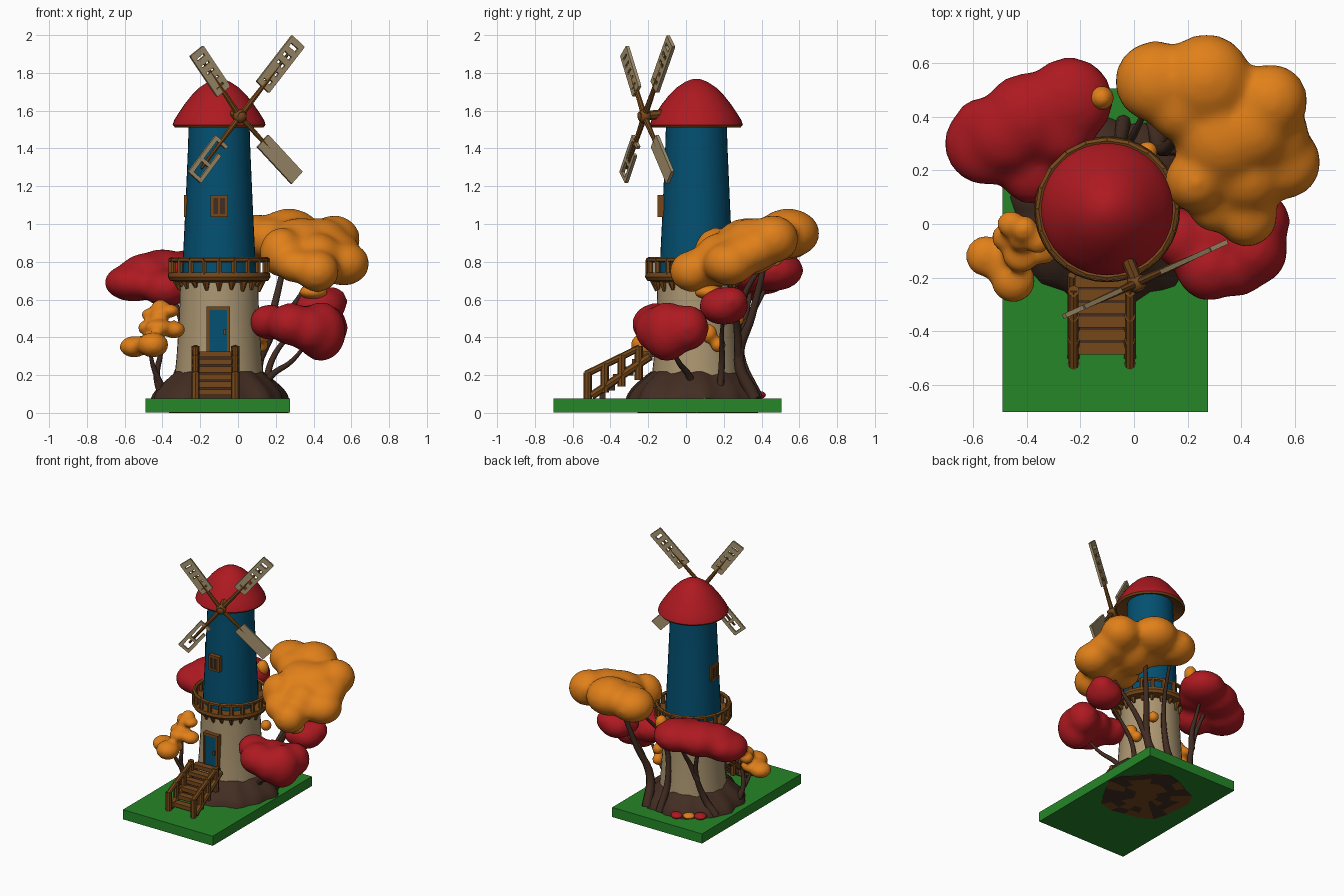
import bpy, bmesh, math, random
from mathutils import Vector, Matrix

random.seed(4)
if "Cube" in bpy.data.objects:
    bpy.data.objects.remove(bpy.data.objects["Cube"])


def material(name, r, g, b):
    m = bpy.data.materials.new(name)
    m.use_nodes = True
    m.diffuse_color = (r, g, b, 1)
    m.node_tree.nodes["Principled BSDF"].inputs["Base Color"].default_value = (r, g, b, 1)
    return m


RED = material("red", .42, .01, .015)
ORANGE = material("orange", .75, .215, .01)
GREEN = material("grass green", .018, .24, .02)
BLUE = material("deep blue", .001, .08, .165)
STONE = material("pale stone", .41, .305, .165)
EARTH = material("dark earth", .055, .026, .016)
WOOD = material("wood", .18, .064, .01)
CANVAS = material("sail canvas", .38, .29, .155)
AXIS = Vector((-.1, .055, 0))


def finish(name, bm, *mats, smooth=True):
    me = bpy.data.meshes.new(name)
    bm.to_mesh(me)
    bm.free()
    for m in mats:
        me.materials.append(m)
    ob = bpy.data.objects.new(name, me)
    bpy.context.collection.objects.link(ob)
    if smooth:
        bpy.ops.object.select_all(action='DESELECT')
        bpy.context.view_layer.objects.active = ob
        ob.select_set(True)
        bpy.ops.object.shade_smooth_by_angle(angle=math.radians(40))
    return ob


def box(bm, center, size, rot=Matrix()):
    mat = Matrix.Translation(center) @ rot @ Matrix.Diagonal((*size, 1))
    bmesh.ops.create_cube(bm, size=1, matrix=mat)


def rod(bm, a, b, r1, r2=None, sides=8):
    a, b = Vector(a), Vector(b)
    d = b - a
    mat = Matrix.Translation((a + b) / 2) @ d.to_track_quat('Z', 'Y').to_matrix().to_4x4()
    bmesh.ops.create_cone(bm, cap_ends=True, segments=sides, radius1=r1,
                          radius2=r1 if r2 is None else r2, depth=d.length, matrix=mat)


def lathe(profile, sides=40, ripple=lambda a, z: 1, axis=AXIS):
    """Revolve (radius, height) points about a vertical axis."""
    bm = bmesh.new()
    rings = []
    for r, z in profile:
        ring = []
        for i in range(sides):
            a = math.tau * i / sides
            k = r * ripple(a, z)
            ring.append(bm.verts.new(axis + Vector((k * math.cos(a), k * math.sin(a), z))))
        rings.append(ring)
    for lo, hi in zip(rings, rings[1:]):
        for i in range(sides):
            j = (i + 1) % sides
            bm.faces.new((lo[i], lo[j], hi[j], hi[i]))
    bm.faces.new(rings[0][::-1])
    bm.faces.new(rings[-1])
    bmesh.ops.recalc_face_normals(bm, faces=bm.faces)
    return bm


def around(angle, r, z):
    return AXIS + Vector((r * math.cos(angle), r * math.sin(angle), z))


# Ground slab and the mottled earth patch underneath
bm = bmesh.new()
box(bm, (-.107, -.098, .04), (.765, 1.205, .074))
finish("ground_slab", bm, GREEN, smooth=False)
rough = lambda a, z: 1 + .07 * math.sin(5 * a + 1) + .05 * math.sin(9 * a)
patch = lathe([(.08, 0), (.17, 0), (.24, 0), (.31, 0), (.31, .006)], 18, rough,
              AXIS + Vector((.04, 0, 0)))
for f in patch.faces:
    f.material_index = int(random.random() < .45)
finish("earth_underside", patch, EARTH, WOOD, smooth=False)

# Earth mound, spreading a little further at the front
lumps = lambda a, z: 1 + .03 * math.sin(7 * a + 9 * z) + .03 * math.sin(13 * a) - .035 * math.sin(a)
finish("earth_mound", lathe([(.355, .07), (.345, .1), (.325, .13), (.29, .165),
                             (.25, .2), (.225, .22)], 52, lumps), EARTH)

# Tower, roof with wooden underside
finish("stone_base", lathe([(.24, .15), (.225, .3), (.212, .5), (.205, .72)]), STONE)
finish("tower_body", lathe([(.195, .72), (.19, .85), (.178, 1.1), (.165, 1.4), (.16, 1.56)]), BLUE)
roof = lathe([(.16, 1.55), (.235, 1.512), (.246, 1.525), (.238, 1.55), (.213, 1.59), (.18, 1.638),
              (.145, 1.682), (.105, 1.722), (.06, 1.752), (.025, 1.766), (.005, 1.768)])
for f in roof.faces:
    f.material_index = int(f.normal.z < -.5)
finish("roof", roof, RED, WOOD)

# Balcony with railing and ragged brackets
finish("balcony_floor", lathe([(.21, .69), (.26, .70), (.272, .72), (.268, .742), (.19, .742)]), WOOD)
bm = bmesh.new()
N = 20
for i in range(N):
    a, b = math.tau * i / N, math.tau * (i + 1) / N
    rod(bm, around(a, .255, .73), around(a, .255, .81), .015, sides=6)
    rod(bm, around(a, .255, .81), around(b, .255, .81), .014, sides=6)
    rod(bm, around(a, .225, .71), around(a, .21, random.uniform(.64, .67)), .025, .008, 6)
finish("balcony_railing", bm, WOOD)

# Door and windows
bm = bmesh.new()
box(bm, (-.105, -.168, .43), (.1, .03, .25))
finish("door", bm, BLUE, smooth=False)
bm = bmesh.new()
for x in (-.16, -.05):
    box(bm, (x, -.168, .43), (.016, .04, .26))
box(bm, (-.105, -.168, .555), (.125, .04, .018))
box(bm, (-.105, -.168, .305), (.125, .04, .016))
box(bm, (-.07, -.19, .43), (.012, .02, .03))
finish("door_frame", bm, WOOD, smooth=False)
for label, angle, out in (("front", 0, .188), ("side", -math.pi / 2, .168)):
    turn = Matrix.Rotation(angle, 4, 'Z')
    bm = bmesh.new()
    box(bm, AXIS + turn @ Vector((0, -out, 1.095)), (.07, .025, .095), turn)
    finish(label + "_window_shutter", bm, EARTH, smooth=False)
    bm = bmesh.new()
    for s in (-1, 1):
        box(bm, AXIS + turn @ Vector((s * .038, -out, 1.095)), (.016, .035, .115), turn)
        box(bm, AXIS + turn @ Vector((0, -out, 1.095 + s * .05)), (.08, .035, .016), turn)
    box(bm, AXIS + turn @ Vector((0, -out, 1.095)), (.012, .032, .09), turn)
    finish(label + "_window_frame", bm, WOOD, smooth=False)

# Stairs with stringers and post railing, dark risers behind the treads
bm, risers = bmesh.new(), bmesh.new()
STEPS = 6
for i in range(STEPS):
    t = i / (STEPS - 1)
    box(bm, (-.12, -.465 + .25 * t, .11 + .2 * t), (.2, .042, .03))
    box(risers, (-.12, -.442 + .25 * t, .1 + .2 * t), (.19, .03, .045))
for x in (-.225, -.015):
    rod(bm, (x, -.5, .09), (x, -.19, .30), .022)
    rod(bm, (x, -.53, .205), (x, -.245, .345), .018)
    for t in (0, .33, .66, 1):
        y = -.52 + .27 * t
        rod(bm, (x, y, .075 + .1 * t), (x, y, .215 + .14 * t), .022)
finish("stairs", bm, WOOD)
finish("stair_risers", risers, EARTH, smooth=False)

# Sails: a wheel turned slightly about the vertical
HUB = Vector((.01, -.22, 1.57))
U = Vector((.91, .415, 0))
UP = Vector((0, 0, 1))
NORMAL = U.cross(UP)
arms, cloth = bmesh.new(), bmesh.new()
rod(arms, HUB + NORMAL * .03, AXIS + UP * 1.6, .025)
bmesh.ops.create_icosphere(arms, subdivisions=2, radius=.038, matrix=Matrix.Translation(HUB))
for u, v, covering in ((.335, .395, "holed"), (-.25, .34, "holed"),
                       (.33, -.325, "solid"), (-.265, -.325, "torn")):
    tip = U * u + UP * v
    length, along = tip.length, tip.normalized()
    side = along.cross(NORMAL)
    rot = Matrix((side, along, NORMAL)).transposed().to_4x4()
    rod(arms, HUB, HUB + tip * (.6 if covering == "solid" else .85), .017, .008)
    start, half = length * .4, .045
    span = length - start

    def plank(s, t, w, h):
        box(cloth, HUB + along * (start + span * t) + side * s, (w, h, .018), rot)
    if covering == "solid":
        plank(0, .5, half * 2, span)
    else:
        torn = covering == "torn"
        plank(half * .8, .5, .024, span)
        plank(-half * .8, .62 if torn else .5, .022, span * (.72 if torn else 1))
        for k in range(6):
            if not torn or k in (0, 3, 5):
                plank(0, .04 + k * .184, half * 2, .02 if torn else .034)
        if not torn:
            plank(-half * .3, .3, half, span * .35)
finish("sail_arms", arms, WOOD)
finish("sail_canvas", cloth, CANVAS, smooth=False)


# Foliage: overlapping balls merged into soft clumps
def foliage(name, mat, blobs, voxel=.02, softness=14):
    bm = bmesh.new()
    for x, y, z, r, h in blobs:
        m = Matrix.Translation((x, y, z)) @ Matrix.Diagonal((r, r, h, 1))
        bmesh.ops.create_icosphere(bm, subdivisions=3, radius=1.03, matrix=m)
    ob = finish(name, bm, mat)
    mod = ob.modifiers.new("merge", 'REMESH')
    mod.mode, mod.voxel_size, mod.use_smooth_shade = 'VOXEL', voxel, True
    soft = ob.modifiers.new("soften", 'SMOOTH')
    soft.iterations = softness


foliage("large_orange_crown", ORANGE, [
    (.08, .53, .93, .15, .12), (.27, .54, .95, .165, .13), (.51, .46, .92, .135, .125),
    (.56, .23, .79, .135, .115), (.33, .33, .88, .18, .15), (.23, .16, .85, .115, .13),
    (.42, .03, .75, .115, .11), (.42, .18, .81, .14, .14), (.17, .43, .92, .12, .11),
    (.43, .36, .9, .16, .13), (.3, .07, .78, .1, .09), (.5, .33, .85, .15, .11)])
foliage("front_red_crown", RED, [
    (.17, -.05, .48, .11, .095), (.28, -.16, .47, .125, .11), (.44, -.1, .43, .13, .155),
    (.47, .01, .45, .11, .12), (.33, -.04, .47, .12, .1), (.38, -.15, .44, .12, .12)])
foliage("small_red_crown", RED, [(.44, .2, .565, .13, .1), (.39, .16, .56, .09, .07),
                                 (.49, .24, .59, .09, .08)])
foliage("back_red_crown", RED, [
    (-.55, .3, .69, .155, .1), (-.4, .4, .745, .16, .12), (-.24, .46, .755, .16, .11),
    (-.38, .2, .66, .125, .1), (-.48, .34, .735, .15, .11), (-.28, .36, .74, .14, .1),
    (-.57, .37, .71, .1, .08)])
foliage("small_orange_crown", ORANGE, [
    (-.55, -.12, .35, .075, .055), (-.45, -.21, .36, .08, .065), (-.48, -.14, .36, .09, .05),
    (-.42, -.11, .45, .07, .045), (-.46, 0, .52, .05, .035), (-.41, -.02, .55, .05, .05),
    (-.42, -.06, .5, .045, .06), (-.36, -.06, .54, .05, .035), (-.34, -.09, .44, .06, .045),
    (-.48, -.05, .45, .05, .04)], .013, 6)
foliage("ivy_tufts", ORANGE, [
    (.13, .12, .42, .045, .05), (.12, .17, .36, .04, .04), (-.12, .47, .82, .045, .06),
    (.4, .12, .64, .075, .04), (.05, .27, .5, .04, .04), (-.27, .35, .1, .045, .022)], .013, 6)
foliage("fallen_leaves", RED, [(-.34, .31, .1, .045, .022), (-.19, .38, .095, .045, .022)], .01, 3)


# Trunks and branches as tapered curves
def trunk(name, radius, *pts):
    cu = bpy.data.curves.new(name, 'CURVE')
    cu.dimensions, cu.bevel_depth, cu.bevel_resolution = '3D', radius, 2
    cu.use_fill_caps, cu.resolution_u = True, 6
    sp = cu.splines.new('BEZIER')
    sp.bezier_points.add(len(pts) - 1)
    for i, (bp, p) in enumerate(zip(sp.bezier_points, pts)):
        bp.co, bp.radius = p, 1.4 - .9 * i / (len(pts) - 1)
        bp.handle_left_type = bp.handle_right_type = 'AUTO'
    cu.materials.append(EARTH)
    ob = bpy.data.objects.new(name, cu)
    bpy.context.collection.objects.link(ob)
    bpy.ops.object.select_all(action='DESELECT')
    bpy.context.view_layer.objects.active = ob
    ob.select_set(True)
    bpy.ops.object.convert(target='MESH')


trunk("orange_trunk", .027, (.08, .36, .08), (.11, .28, .28), (.18, .35, .52), (.26, .43, .85))
trunk("orange_branch", .017, (.11, .28, .28), (.2, .27, .45), (.33, .25, .62), (.4, .2, .76))
trunk("front_red_trunk", .017, (.13, .05, .1), (.17, .02, .19), (.28, -.04, .27), (.36, -.08, .36))
trunk("small_red_trunk", .015, (.14, .18, .1), (.18, .19, .28), (.28, .19, .42), (.4, .2, .53))
trunk("back_trunk", .02, (-.04, .38, .08), (-.05, .29, .3), (-.02, .3, .6), (.06, .46, .85))
trunk("back_red_trunk", .022, (-.4, .21, .08), (-.32, .23, .2), (-.29, .29, .4), (-.36, .35, .68))
trunk("back_red_branch", .016, (-.29, .28, .36), (-.26, .32, .48), (-.25, .38, .58), (-.24, .44, .7))
trunk("small_orange_trunk", .016, (-.4, -.05, .08), (-.43, -.08, .2), (-.41, -.1, .32), (-.42, -.07, .48))
trunk("small_orange_branch", .013, (-.41, -.07, .15), (-.45, -.11, .25), (-.47, -.15, .36))
